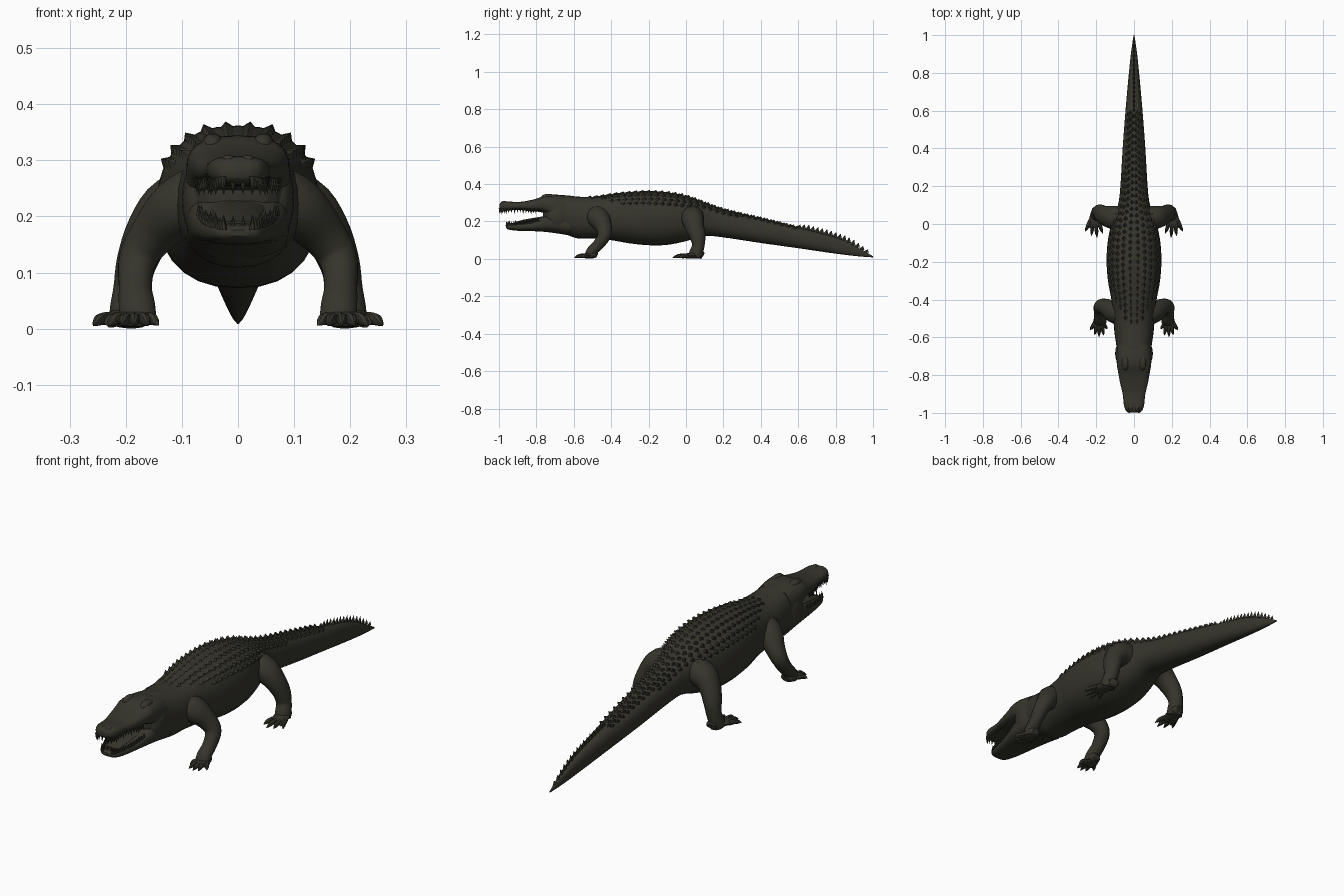
import bpy, bmesh, math
from mathutils import Vector

cube = bpy.data.objects.get("Cube")
if cube:
    bpy.data.objects.remove(cube)

hide = bpy.data.materials.new("dark olive hide")
hide.use_nodes = True
COLOR = (0.036, 0.035, 0.025, 1)
hide.diffuse_color = COLOR
hide.node_tree.nodes["Principled BSDF"].inputs["Base Color"].default_value = COLOR


def finish(name, bm, angle=40):
    bmesh.ops.recalc_face_normals(bm, faces=bm.faces)
    mesh = bpy.data.meshes.new(name)
    bm.to_mesh(mesh)
    bm.free()
    mesh.materials.append(hide)
    ob = bpy.data.objects.new(name, mesh)
    bpy.context.collection.objects.link(ob)
    bpy.ops.object.select_all(action='DESELECT')
    ob.select_set(True)
    bpy.context.view_layer.objects.active = ob
    bpy.ops.object.shade_smooth_by_angle(angle=math.radians(angle))
    return ob


def spline(stations, steps):
    """Catmull-Rom through tuples of any length."""
    p = [stations[0]] + list(stations) + [stations[-1]]
    out = []
    for i in range(1, len(p) - 2):
        for s in range(steps):
            t = s / steps
            out.append([0.5 * (2 * b + (c - a) * t + (2 * a - 5 * b + 4 * c - d) * t * t
                               + (3 * b - a - 3 * c + d) * t ** 3)
                        for a, b, c, d in zip(*p[i - 1:i + 3])])
    return out + [list(stations[-1])]


def skin(bm, rings):
    loops = [[bm.verts.new(v) for v in ring] for ring in rings]
    n = len(loops[0])
    for a, b in zip(loops, loops[1:]):
        for i in range(n):
            j = (i + 1) % n
            bm.faces.new((a[i], a[j], b[j], b[i]))
    bm.faces.new(loops[0])
    bm.faces.new(loops[-1])


def power(v, e):
    return math.copysign(abs(v) ** e, v)


def on_section(station, a, e):
    y, low, high, w = station
    return Vector((w * power(math.cos(a), e), y,
                   (low + high) / 2 + (high - low) / 2 * power(math.sin(a), e)))


def loft(name, stations, e=0.9, sides=28, steps=4):
    """Body form along y; stations are (y, bottom, top, half width)."""
    fine = spline(stations, steps)
    bm = bmesh.new()
    skin(bm, [[on_section(s, math.tau * i / sides, e) for i in range(sides)] for s in fine])
    finish(name, bm)
    return fine


def tube(bm, stations, ref, sides=14, steps=4):
    """Limb form along a path; stations are (x, y, z, radius along ref, other radius)."""
    fine = spline(stations, steps)
    rings = []
    for i, s in enumerate(fine):
        a, b = fine[max(i - 1, 0)], fine[min(i + 1, len(fine) - 1)]
        t = (Vector(b[:3]) - Vector(a[:3])).normalized()
        u = (ref - t * ref.dot(t)).normalized()
        v = t.cross(u)
        rings.append([Vector(s[:3]) + u * s[3] * math.cos(k) + v * s[4] * math.sin(k)
                      for k in (math.tau * j / sides for j in range(sides))])
    skin(bm, rings)


def keel(bm, base, normal, length, width, height):
    """One raised scale: a four sided ridge leaning to the tail."""
    back = Vector((0, 1, 0))
    side = back.cross(normal).normalized()
    base = base - normal * 0.004
    f, r, b, l = (bm.verts.new(base + o) for o in
                  (-back * length / 2, side * width / 2, back * length / 2, -side * width / 2))
    top = bm.verts.new(base + normal * (height + 0.004) + back * length * 0.3)
    for p, q in ((f, r), (r, b), (b, l), (l, f)):
        bm.faces.new((p, q, top))
    bm.faces.new((l, b, r, f))


def cone(bm, base, tip, radius, sides=7):
    base, tip = Vector(base), Vector(tip)
    u = (tip - base).orthogonal().normalized() * radius
    v = (tip - base).normalized().cross(u)
    ring = [bm.verts.new(base + u * math.cos(math.tau * i / sides) + v * math.sin(math.tau * i / sides))
            for i in range(sides)]
    end = bm.verts.new(tip)
    for i in range(sides):
        bm.faces.new((ring[i], ring[(i + 1) % sides], end))
    bm.faces.new(ring)


# Trunk, neck and tail in one form
body = loft("body_and_tail", [
    (-.765, .20, .285, .05), (-.74, .17, .325, .078), (-.69, .15, .338, .092), (-.64, .13, .34, .094),
    (-.58, .11, .333, .103), (-.5, .11, .332, .11), (-.4, .10, .347, .12), (-.3, .083, .358, .138),
    (-.2, .073, .362, .145), (-.1, .075, .356, .14), (0, .095, .337, .12), (.1, .122, .30, .085),
    (.2, .115, .265, .072), (.4, .085, .217, .06), (.6, .057, .168, .045), (.8, .028, .115, .027),
    (.92, .014, .06, .014), (1, .008, .014, .002)], e=0.86)

# Jaws
upper = loft("upper_jaw", [
    (-.998, .268, .29, .02), (-.988, .26, .303, .04), (-.96, .257, .308, .053), (-.9, .262, .304, .06),
    (-.84, .255, .312, .074), (-.79, .252, .325, .083), (-.75, .24, .341, .09), (-.7, .20, .344, .093),
    (-.64, .17, .337, .09)], e=0.75)
lower = loft("lower_jaw", [
    (-.962, .165, .176, .02), (-.95, .157, .184, .04), (-.91, .151, .19, .054), (-.85, .149, .197, .066),
    (-.79, .147, .215, .078), (-.74, .143, .24, .088), (-.68, .135, .25, .092), (-.62, .125, .23, .09)], e=0.75)

bm = bmesh.new()
for s in (1, -1):
    for rows, drop, level, count in ((upper, -.024, .2, 20), (lower, .022, .8, 17)):
        for k, (y, low, high, w) in enumerate(rows[2:count]):
            z = low + (high - low) * level
            size = 1 if k % 3 else 1.3
            cone(bm, (s * w * .88, y, z), (s * w * .91, y - .002, z + drop * size), .0065)
for x in (-.025, -.009, .009, .025):
    cone(bm, (x, -.984, .266), (x, -.986, .237), .006)
    cone(bm, (x, -.945, .178), (x, -.948, .203), .006)
finish("teeth", bm)

bm = bmesh.new()
tube(bm, [(0, -.93, .188, .03, .004), (0, -.86, .202, .042, .009), (0, -.75, .22, .05, .01)], Vector((1, 0, 0)))
finish("tongue", bm)


def ball(name, center, scale):
    bm = bmesh.new()
    bmesh.ops.create_uvsphere(bm, u_segments=16, v_segments=10, radius=1)
    for v in bm.verts:
        v.co = Vector(center) + Vector(a * b for a, b in zip(v.co, scale))
    finish(name, bm)


X, Y = Vector((1, 0, 0)), Vector((0, 1, 0))
for s, side in ((1, "left"), (-1, "right")):
    # Head details
    ball(side + "_brow", (s * .045, -.735, .328), (.02, .04, .02))
    ball(side + "_eye", (s * .054, -.752, .323), (.013, .016, .013))
    ball(side + "_nostril", (s * .017, -.972, .3), (.013, .016, .01))
    ball(side + "_jaw_muscle", (s * .07, -.685, .23), (.03, .06, .07))

    # Front leg and hind leg
    bm = bmesh.new()
    tube(bm, [(s * .06, -.48, .235, .06, .06), (s * .105, -.465, .215, .06, .055), (s * .15, -.44, .17, .045, .042),
              (s * .178, -.437, .125, .036, .035), (s * .183, -.47, .075, .03, .03),
              (s * .18, -.505, .04, .028, .033), (s * .178, -.515, .012, .028, .034)], Y)
    finish(side + "_front_leg", bm)
    bm = bmesh.new()
    tube(bm, [(s * .06, .03, .225, .065, .065), (s * .115, .035, .215, .062, .058), (s * .155, .045, .175, .052, .045),
              (s * .18, .062, .12, .043, .037), (s * .19, .066, .07, .033, .033),
              (s * .195, .055, .035, .036, .034), (s * .197, .048, .01, .036, .034)], Y)
    finish(side + "_hind_leg", bm)

    # Feet: a flat palm, then toes ending in claws
    for label, heel, palm, tips in (
            ("front", (.178, -.49), (.184, -.54),
             ((.142, -.555), (.16, -.59), (.185, -.597), (.208, -.588), (.232, -.56))),
            ("hind", (.192, .075), (.208, .0),
             ((.166, -.05), (.196, -.072), (.226, -.062), (.258, -.038)))):
        bm = bmesh.new()
        hx, hy = heel
        px, py = palm
        tube(bm, [(s * hx, hy + .015, .02, .018, .014), (s * hx, hy, .023, .03, .02),
                  (s * px, py, .016, .036, .013), (s * px, py - .012, .013, .026, .009)], X)
        for tx, ty in tips:
            bx, by = px + (tx - px) * .45, py + .016
            mx, my = (bx + tx) / 2, (by + ty) / 2
            tube(bm, [(s * bx, by, .018, .013, .012), (s * mx, my, .017, .010, .011),
                      (s * (mx + (tx - mx) * .5), (my + ty) / 2, .013, .008, .009),
                      (s * tx, ty, .006, .001, .001)], X, sides=8, steps=3)
        finish(side + "_" + label + "_foot", bm)

# Rows of raised scales over the back and down the tail
bm = bmesh.new()


def station_at(y):
    i = next(k for k in range(1, len(body)) if body[k][0] >= y)
    a, b = body[i - 1], body[i]
    t = (y - a[0]) / (b[0] - a[0])
    return [p + (q - p) * t for p, q in zip(a, b)]


for row, (degrees, start, end) in enumerate(
        ((84, -.52, .58), (70, -.5, .62), (56, -.44, .6), (42, -.4, .3), (30, -.34, .05))):
    y = start
    while y < end:
        st = station_at(y)
        a = math.radians(degrees)
        p = on_section(st, a, .86)
        n = Vector((p.x / st[3] ** 2, 0, (p.z - (st[1] + st[2]) / 2) / ((st[2] - st[1]) / 2) ** 2)).normalized()
        size = .6 + .4 * min(1, st[3] / .12)
        for s in (1, -1):
            keel(bm, Vector((s * p.x, y, p.z)), Vector((s * n.x, 0, n.z)),
                 .036, .028 * size, .011 if row else .008)
        y += .035
finish("back_scales", bm, 20)

# Single tall crest on the end of the tail
bm = bmesh.new()
y = .6
while y < .98:
    st = station_at(y)
    height = .027 * min(1, (y - .54) / .1, (1.03 - y) / .14)
    keel(bm, Vector((0, y, st[2])), Vector((0, 0, 1)), .036, .014, height)
    y += .024
finish("tail_crest", bm, 20)
